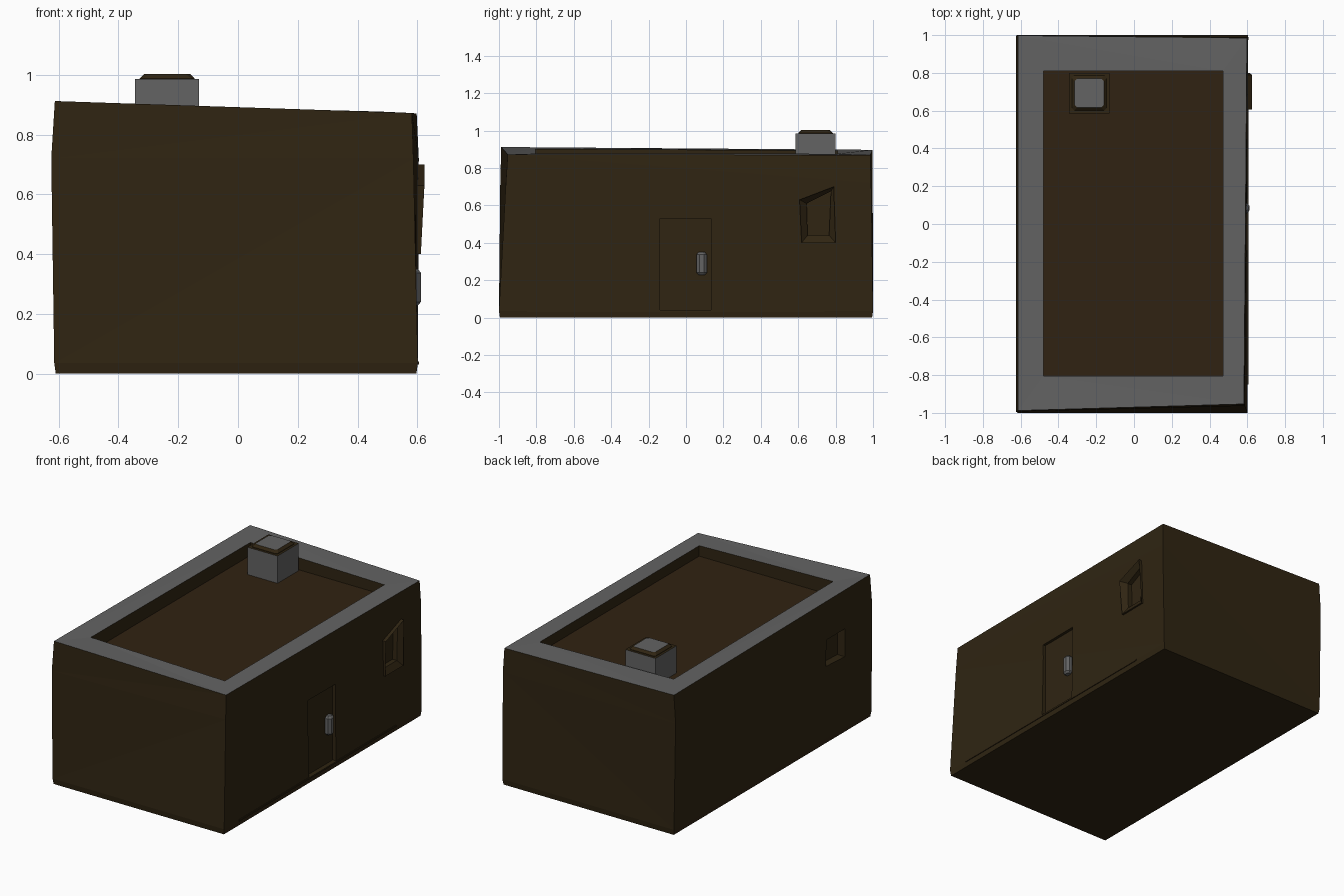
import bpy, bmesh, math
from mathutils import Vector

if "Cube" in bpy.data.objects:
    bpy.data.objects.remove(bpy.data.objects["Cube"])


def material(name, rgb):
    m = bpy.data.materials.new(name)
    m.diffuse_color = (*rgb, 1)
    m.use_nodes = True
    m.node_tree.nodes["Principled BSDF"].inputs["Base Color"].default_value = m.diffuse_color
    return m


WALL = material("dark clay", (0.029, 0.018, 0.006))
ROOF = material("roof earth", (0.030, 0.0165, 0.006))
STONE = material("grey stone", (0.125, 0.125, 0.125))


def loft(name, rings, mats, band_mats=None, end_mat=0, triangulate=False):
    """Closed solid through equal-length rings of points, capped at both ends."""
    bm = bmesh.new()
    loops = [[bm.verts.new(p) for p in r] for r in rings]
    n = len(loops[0])
    bm.faces.new(loops[0])
    for k in range(len(loops) - 1):
        a, b = loops[k], loops[k + 1]
        for i in range(n):
            j = (i + 1) % n
            f = bm.faces.new((a[i], a[j], b[j], b[i]))
            f.material_index = band_mats[k] if band_mats else 0
    bm.faces.new(loops[-1]).material_index = end_mat
    if triangulate:
        bmesh.ops.triangulate(bm, faces=bm.faces[:])
    bmesh.ops.recalc_face_normals(bm, faces=bm.faces[:])
    me = bpy.data.meshes.new(name)
    bm.to_mesh(me)
    bm.free()
    for m in mats:
        me.materials.append(m)
    ob = bpy.data.objects.new(name, me)
    bpy.context.collection.objects.link(ob)
    return ob


def rect(x0, x1, y0, y1, z):
    return [(x0, y0, z), (x1, y0, z), (x1, y1, z), (x0, y1, z)]


def side(x, outline):
    """Outline given in y, z placed at a given x."""
    return [(x, y, z) for y, z in outline]


def cut(target, name, rings):
    tool = loft(name, rings, [WALL])
    tool.hide_render = True
    tool.hide_viewport = True
    mod = target.modifiers.new(name, 'BOOLEAN')
    mod.operation = 'DIFFERENCE'
    mod.solver = 'EXACT'
    mod.object = tool


# House body: slightly crooked walls, stone parapet and sunken roof
inner = rect(-0.48, 0.47, -0.805, 0.81, 0)
parapet = [(x, y, z) for (x, y, _), z in zip(inner, (0.902, 0.877, 0.876, 0.893))]
body = loft("house_body", [
    rect(-0.61, 0.597, -0.995, 0.995, 0),
    rect(-0.615, 0.602, -1.0, 1.0, 0.035),
    [(-0.625, -0.993, 0.72), (0.587, -0.963, 0.72), (0.605, 0.99, 0.72), (-0.625, 0.998, 0.72)],
    [(-0.613, -0.988, 0.912), (0.582, -0.953, 0.872), (0.598, 0.985, 0.87), (-0.613, 0.998, 0.897)],
    parapet,
    rect(-0.48, 0.47, -0.805, 0.81, 0.81),
], [WALL, STONE, ROOF], [0, 0, 0, 1, 0], 2, True)

# Openings: door, right window, left window
door_outline = [(-0.14, 0.04), (0.135, 0.04), (0.135, 0.53), (-0.14, 0.53)]
win_outer = [(0.618, 0.40), (0.80, 0.40), (0.79, 0.70), (0.607, 0.63)]
win_inner = [(0.65, 0.44), (0.765, 0.44), (0.775, 0.675), (0.645, 0.61)]
left_win = [(-0.72, 0.49), (-0.53, 0.50), (-0.53, 0.67), (-0.72, 0.67)]
cut(body, "door_cutter", [side(0.577, door_outline), side(0.7, door_outline)])
cut(body, "right_window_cutter", [side(0.54, win_outer), side(0.7, win_outer)])
cut(body, "left_window_cutter", [side(-0.7, left_win), side(-0.57, left_win)])

# Splayed frame of the right window, with a recessed pane
loft("window_frame", [
    side(0.538, win_outer),
    side(0.60, win_outer),
    [(0.612 if z < 0.5 else 0.624, y, z) for y, z in win_outer],
    side(0.59, win_inner),
    side(0.56, win_inner),
], [WALL])

# Threshold strip along the foot of the door wall
loft("threshold_strip", [rect(0.57, 0.606, -0.85, 0.74, 0.03),
                         rect(0.57, 0.606, -0.85, 0.74, 0.04)], [WALL])

# Door handle: upright eight-sided bar with tapered ends
ring = [(math.cos(a), math.sin(a)) for a in (math.pi * (2 * i + 1) / 8 for i in range(8))]
loft("door_handle", [[(0.588 + r * c, 0.084 + r * 1.15 * s, z) for c, s in ring]
                     for r, z in ((0.016, 0.228), (0.026, 0.24), (0.026, 0.337), (0.016, 0.35))],
     [STONE])

# Chimney: stone block, clay shoulder, stone cap
cx, cy = -0.237, 0.693


def oct_square(h, c, z):
    pts = [(h, -h + c), (h, h - c), (h - c, h), (-h + c, h),
           (-h, h - c), (-h, -h + c), (-h + c, -h), (h - c, -h)]
    return [(cx + x, cy + y, z) for x, y in pts]


loft("chimney_block", [rect(cx - .107, cx + .107, cy - .107, cy + .107, z) for z in (0.80, 0.985)],
     [STONE, WALL], [0], 1)
loft("chimney_cap", [oct_square(0.092, 0.012, 0.98), oct_square(0.092, 0.012, 0.988),
                     oct_square(0.077, 0.014, 1.002)],
     [WALL, STONE], [0, 0], 1)
